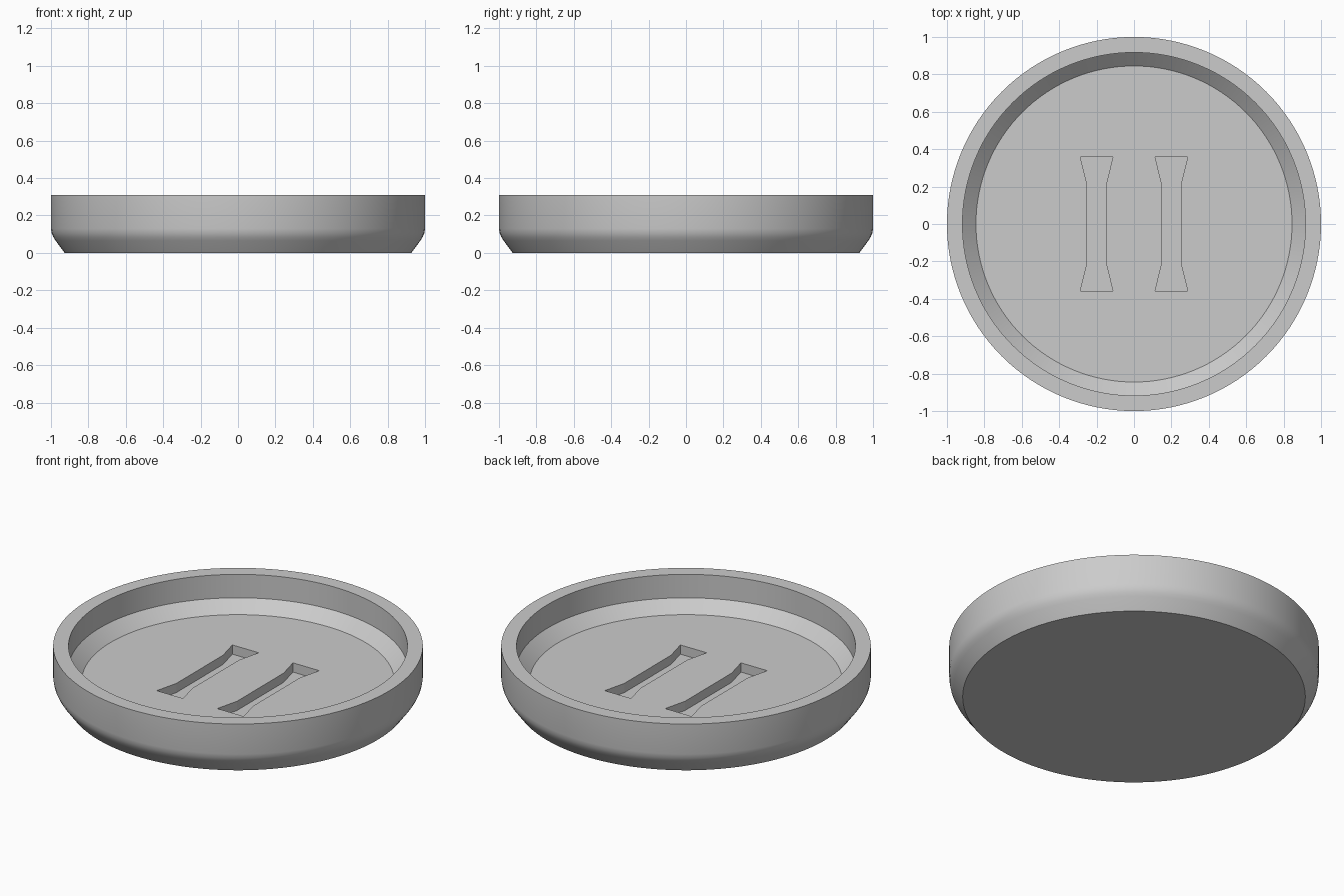
import bpy, bmesh, math
from mathutils import Matrix

cube = bpy.data.objects.get("Cube")
if cube:
    bpy.data.objects.remove(cube, do_unlink=True)

grey = bpy.data.materials.new("light grey")
grey.use_nodes = True
grey.diffuse_color = (0.6, 0.6, 0.6, 1)
grey.node_tree.nodes["Principled BSDF"].inputs["Base Color"].default_value = (0.6, 0.6, 0.6, 1)

SEGMENTS = 128
FLOOR_Z = 0.103
SLOT_DEPTH = 0.055


def make_object(name, bm):
    bmesh.ops.recalc_face_normals(bm, faces=bm.faces)
    mesh = bpy.data.meshes.new(name)
    bm.to_mesh(mesh)
    bm.free()
    mesh.materials.append(grey)
    obj = bpy.data.objects.new(name, mesh)
    bpy.context.collection.objects.link(obj)
    return obj


def lathe(name, profile):
    """Turn an (r, z) profile about z and close both ends with flat discs."""
    bm = bmesh.new()
    rings = []
    for r, z in profile:
        rings.append([bm.verts.new((r * math.cos(a), r * math.sin(a), z))
                      for a in (2 * math.pi * i / SEGMENTS for i in range(SEGMENTS))])
    for low, high in zip(rings, rings[1:]):
        for i in range(SEGMENTS):
            j = (i + 1) % SEGMENTS
            bm.faces.new((low[i], low[j], high[j], high[i]))
    bm.faces.new(rings[0])
    bm.faces.new(rings[-1])
    return make_object(name, bm)


def prism(name, outline, z0, z1):
    bm = bmesh.new()
    base = bm.faces.new([bm.verts.new((x, y, z0)) for x, y in outline])
    top = bmesh.ops.extrude_face_region(bm, geom=[base])["geom"]
    bmesh.ops.translate(bm, vec=(0, 0, z1 - z0),
                        verts=[v for v in top if isinstance(v, bmesh.types.BMVert)])
    return make_object(name, bm)


# Round dish: softened lower edge, vertical inner wall, sloped step to the floor
dish = lathe("round_dish", [
    (0.927, 0), (0.975, 0.065), (0.987, 0.084), (0.996, 0.105), (1, 0.13),
    (1, 0.31), (0.917, 0.31), (0.917, 0.17), (0.845, FLOOR_Z)])
bpy.ops.object.select_all(action='DESELECT')
dish.select_set(True)
bpy.context.view_layer.objects.active = dish
bpy.ops.object.shade_smooth_by_angle(angle=math.radians(28))

# Two slots with flared ends, sunk into the floor
END_HALF, NECK_HALF, END_Y, NECK_Y = 0.087, 0.053, 0.357, 0.22
side = [(END_HALF, -END_Y), (NECK_HALF, -NECK_Y), (NECK_HALF, NECK_Y), (END_HALF, END_Y)]
outline = side + [(-x, -y) for x, y in side]
for label, cx in (("right", -0.2), ("left", 0.2)):
    cutter = prism(label + "_slot_cutter", [(cx + x, y) for x, y in outline],
                   FLOOR_Z - SLOT_DEPTH, FLOOR_Z + 0.1)
    cutter.hide_render = True
    cut = dish.modifiers.new(label + "_slot", 'BOOLEAN')
    cut.operation = 'DIFFERENCE'
    cut.solver = 'EXACT'
    cut.object = cutter
    bpy.ops.object.modifier_apply(modifier=cut.name)
    bpy.data.objects.remove(cutter, do_unlink=True)
